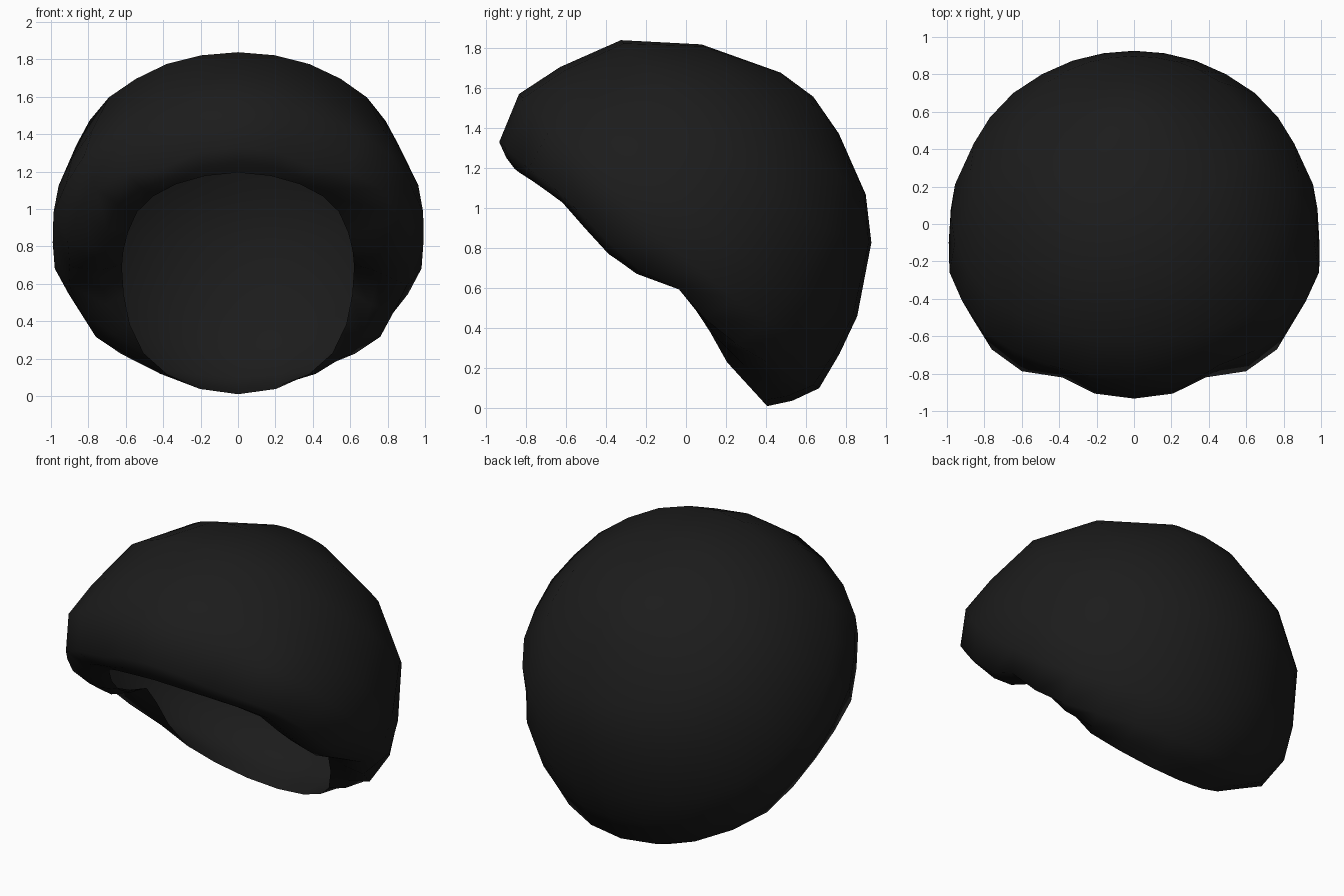
import bpy, bmesh, math, random

if "Cube" in bpy.data.objects:
    bpy.data.objects.remove(bpy.data.objects["Cube"])

random.seed(4)
SIDES = 28
CENTRE = 0.65  # centre of the dome along the tilted rim plane

# Cross-sections (radius, height along the tilted axis), from rim to crown
FRONT = [(.80, .24), (.87, .25), (.95, .28), (1.05, .52), (1.0, .76),
         (.88, 1.07), (.58, 1.34), (.20, 1.52)]
SIDE = [(.62, .31), (.74, .27), (.90, .31), (1.0, .51), (.98, .72),
        (.88, 1.05), (.61, 1.34), (.21, 1.52)]
BACK = [(.93, .29), (1.0, .40), (1.05, .54), (1.0, .735), (.93, .93),
        (.72, 1.24), (.53, 1.39), (.22, 1.51)]
FOLD = [0, .015, .02, .01, .006, .006, .004, 0]    # cloth pleat strength per ring
FULL = [0, .01, .015, .015, .015, .01, .01, 0]     # fullness of the back diagonals
CORNER = [0, .5, 1, .5, .1, 0, 0, 0]               # share of the front corners
RISE = [1, 1, .5, .12, 0, 0, 0, 0]                 # share of the side arch
# Side arch of the rim: (position along the rim plane, lift)
ARCH = [(-.5, 0), (.05, .01), (.21, .06), (.42, .13), (.56, .13), (.64, .04),
        (.72, .0), (.9, .0), (1.08, .03), (1.25, .02), (1.4, 0), (2, 0)]
# Front corners: (angle in degrees, change of radius)
BULGE = [(0, 0), (13, -.01), (26, -.06), (39, .04), (46, .06), (65, .035), (90, 0), (181, 0)]


def lookup(table, x):
    for (x0, y0), (x1, y1) in zip(table, table[1:]):
        if x0 <= x <= x1:
            return y0 + (y1 - y0) * (x - x0) / (x1 - x0)
    return 0


def place(r, w, a):
    """Tilt a point of the dome backwards by 45 degrees."""
    u = CENTRE + r * math.cos(a)
    return (r * math.sin(a), (w - u) / math.sqrt(2), (u + w) / math.sqrt(2))


fabric = bpy.data.materials.new("black fabric")
fabric.diffuse_color = (.0115, .0115, .0115, 1)
fabric.use_nodes = True
fabric.node_tree.nodes["Principled BSDF"].inputs["Base Color"].default_value = fabric.diffuse_color

# Puffy cap: open shell gathered towards the rim
bm = bmesh.new()
rings = []
for k in range(len(FRONT)):
    ring = []
    for i in range(SIDES):
        a = math.tau * i / SIDES
        c, s2 = math.cos(a), math.sin(a) ** 2
        end = FRONT[k] if c > 0 else BACK[k]
        r = SIDE[k][0] * s2 + end[0] * (1 - s2)
        w = SIDE[k][1] * s2 + end[1] * (1 - s2)
        if c < 0:
            r *= 1 + FULL[k] * math.sin(2 * a) ** 2
        bulge = lookup(BULGE, math.degrees(min(a, math.tau - a)))
        r += bulge * (CORNER[k] if bulge > 0 or k < 3 else 0)
        w += RISE[k] * lookup(ARCH, CENTRE + r * c)
        pleat = FOLD[k] * ((-1) ** i * .5 + random.uniform(-.5, .5)) * s2
        ring.append(bm.verts.new(place(r + pleat, w + pleat * .5, a)))
    rings.append(ring)
crown = bm.verts.new(place(0, 1.55, 0))
for low, high in zip(rings, rings[1:]):
    for i in range(SIDES):
        j = (i + 1) % SIDES
        bm.faces.new((low[i], low[j], high[j], high[i]))
for i in range(SIDES):
    bm.faces.new((rings[-1][i], rings[-1][(i + 1) % SIDES], crown))
bmesh.ops.recalc_face_normals(bm, faces=bm.faces)
bm.normal_update()
if crown.normal.z < 0:
    bmesh.ops.reverse_faces(bm, faces=bm.faces)
for f in bm.faces:
    f.smooth = True

mesh = bpy.data.meshes.new("puffy_cap")
bm.to_mesh(mesh)
bm.free()
mesh.materials.append(fabric)
cap = bpy.data.objects.new("puffy_cap", mesh)
bpy.context.collection.objects.link(cap)
